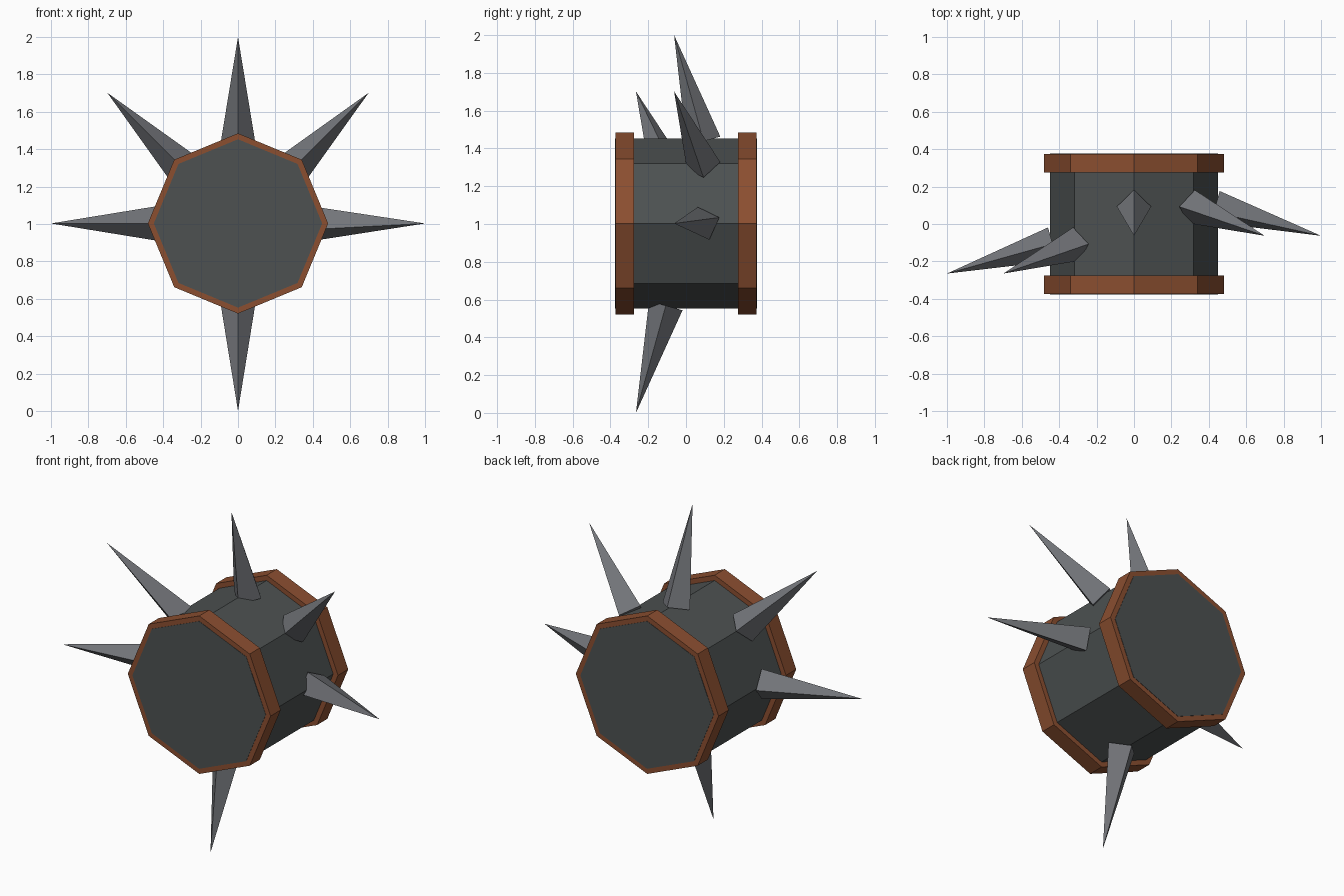
import bpy, bmesh, math
from mathutils import Vector, Matrix

if "Cube" in bpy.data.objects:
    bpy.data.objects.remove(bpy.data.objects["Cube"])

CENTRE = Vector((0, 0, 1.003))


def material(name, rgb):
    m = bpy.data.materials.new(name)
    m.diffuse_color = (*rgb, 1)
    m.use_nodes = True
    m.node_tree.nodes["Principled BSDF"].inputs["Base Color"].default_value = m.diffuse_color
    return m


iron = material("dark iron", (0.074, 0.083, 0.083))
copper = material("copper brown", (0.26, 0.078, 0.03))
steel = material("spike steel", (0.168, 0.175, 0.19))


def make(name, bm, mat):
    bmesh.ops.recalc_face_normals(bm, faces=bm.faces)
    mesh = bpy.data.meshes.new(name)
    bm.to_mesh(mesh)
    bm.free()
    mesh.materials.append(mat)
    ob = bpy.data.objects.new(name, mesh)
    bpy.context.collection.objects.link(ob)
    return ob


def octagon_prism(name, radius, y0, y1, mat):
    """Eight-sided drum along y with corners on the x and z axes."""
    bm = bmesh.new()
    rings = []
    for y in (y0, y1):
        ring = []
        for i in range(8):
            a = i * math.pi / 4
            ring.append(bm.verts.new(CENTRE + Vector((radius * math.cos(a), y, radius * math.sin(a)))))
        rings.append(ring)
        bm.faces.new(ring)
    for i in range(8):
        j = (i + 1) % 8
        bm.faces.new((rings[0][i], rings[0][j], rings[1][j], rings[1][i]))
    return make(name, bm, mat)


def spike(name, angle, reach, base_y, tip_y, twist):
    """Four-sided pyramid leaning from the drum surface towards the front."""
    out = Vector((math.cos(angle), 0, math.sin(angle)))
    base = CENTRE + out * 0.435 + Vector((0, base_y, 0))
    tip = CENTRE + out * reach + Vector((0, tip_y, 0))
    axis = (tip - base).normalized()
    side = axis.cross(Vector((0, 1, 0))).normalized()
    back = side.cross(axis)
    bm = bmesh.new()
    ring = []
    for i in range(4):
        a = twist + i * math.pi / 2
        ring.append(bm.verts.new(base + 0.092 * (math.cos(a) * back + math.sin(a) * side)))
    top = bm.verts.new(tip)
    bm.faces.new(ring)
    for i in range(4):
        bm.faces.new((ring[i], ring[(i + 1) % 4], top))
    return make(name, bm, steel)


# Drum body, ends just proud of the rims
octagon_prism("drum_body", 0.45, -0.376, 0.376, iron)

# Rim bands at both ends
octagon_prism("front_rim", 0.482, -0.374, -0.276, copper)
octagon_prism("back_rim", 0.482, 0.276, 0.374, copper)

# Spikes: back row on the top and right, front row on the left and bottom
BACK, FRONT = (0.093, -0.063), (-0.107, -0.265)
for name, degrees, reach, row, twist in (
    ("right_spike", 0, 1.0, BACK, 20),
    ("upper_right_spike", 45, 0.988, BACK, 0),
    ("top_spike", 90, 0.997, BACK, 0),
    ("upper_left_spike", 135, 0.988, FRONT, 0),
    ("left_spike", 180, 1.0, FRONT, 0),
    ("bottom_spike", 270, 1.003, FRONT, 0),
):
    spike(name, math.radians(degrees), reach, *row, math.radians(twist))
